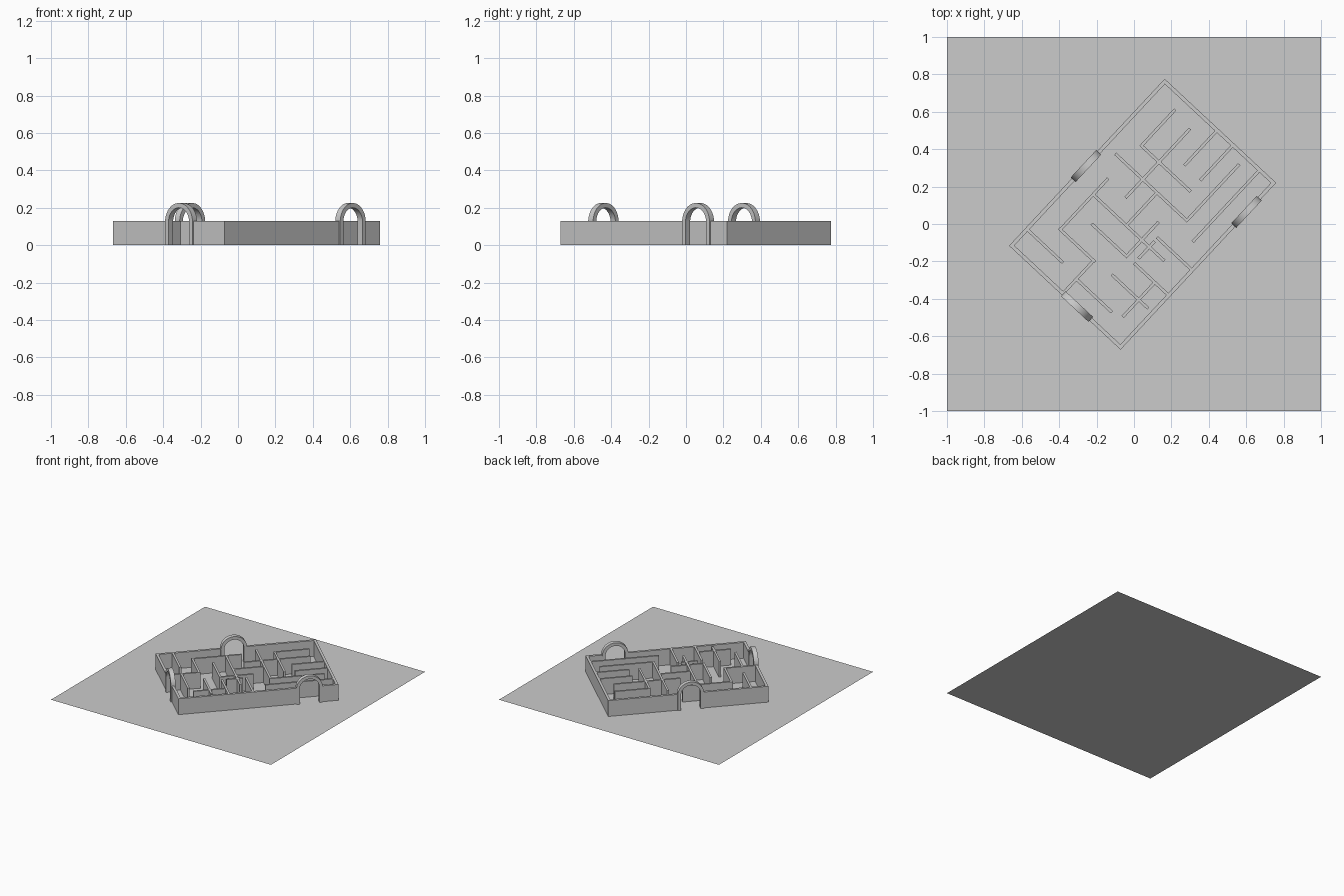
import bpy, bmesh, math
from mathutils import Matrix, Vector

if "Cube" in bpy.data.objects:
    bpy.data.objects.remove(bpy.data.objects["Cube"])

ANGLE = math.radians(47)
ORIGIN = Vector((-0.072, -0.672, 0))      # outer corner of the maze
PLACE = Matrix.Translation(ORIGIN) @ Matrix.Rotation(ANGLE, 4, 'Z')
L, W, H, T = 1.22, 0.815, 0.13, 0.02      # maze length, width, wall height, thickness


def finish(name, bm):
    bmesh.ops.recalc_face_normals(bm, faces=bm.faces)
    me = bpy.data.meshes.new(name)
    bm.to_mesh(me)
    bm.free()
    ob = bpy.data.objects.new(name, me)
    bpy.context.collection.objects.link(ob)
    ob.matrix_world = PLACE
    return ob


def box(bm, a0, a1, b0, b1):
    m = Matrix.Translation(((a0 + a1) / 2, (b0 + b1) / 2, H / 2)) @ Matrix.Diagonal((a1 - a0, b1 - b0, H, 1))
    bmesh.ops.create_cube(bm, size=1, matrix=m)


# flat ground sheet
bpy.ops.mesh.primitive_plane_add(size=2)
bpy.context.object.name = "ground"

# outer walls, with gaps at the three gates
bm = bmesh.new()
R_OUT, R_IN = 0.1, 0.075
SW, SE, NW = 0.327, 0.998, 0.592          # gate centres along their sides
g = R_IN + 0.01
box(bm, 0, SE - g, 0, T)
box(bm, SE + g, L, 0, T)
box(bm, 0, NW - g, W - T, W)
box(bm, NW + g, L, W - T, W)
box(bm, 0, T, T, SW - g)
box(bm, 0, T, SW + g, W - T)
box(bm, L - T, L, T, W - T)
finish("outer_walls", bm)

# inner walls running across: (a, b start, b end)
across = [(0.13, 0.55, 0.80), (0.25, 0.427, 0.675), (0.115, 0.178, 0.427),
          (0.262, 0.05, 0.30), (0.388, 0.01, 0.255), (0.387, 0.317, 0.565),
          (0.507, 0.16, 0.67), (0.572, 0.01, 0.26), (0.747, 0.212, 0.727),
          (0.874, 0.31, 0.662)]
# inner walls running lengthwise: (b, a start, a end)
along = [(0.43, 0.01, 0.25), (0.673, 0.25, 0.617), (0.111, 0.144, 0.388),
         (0.317, 0.387, 0.631), (0.43, 0.507, 0.747), (0.212, 0.747, 1.15),
         (0.422, 0.96, 1.21), (0.306, 0.96, 1.21), (0.111, 0.692, 1.21),
         (0.662, 0.874, 1.13), (0.534, 0.62, 1.11), (0.262, 0.43, 0.54)]
bm = bmesh.new()
h = 0.008
for a, b0, b1 in across:
    box(bm, a - h, a + h, b0 - h, b1 + h)
for b, a0, a1 in along:
    box(bm, a0 - h, a1 + h, b - h, b + h)
finish("inner_walls", bm)


# arched gate: straight legs and a half-round top
def gate(name, a, b, turn):
    bm = bmesh.new()
    spring, depth, n = 0.125, 0.036, 24

    def outline(r):
        pts = [(r, 0)]
        pts += [(r * math.cos(math.pi * i / n), spring + r * math.sin(math.pi * i / n)) for i in range(n + 1)]
        return pts + [(-r, 0)]
    outer = [bm.verts.new((x, -depth / 2, z)) for x, z in outline(R_OUT)]
    inner = [bm.verts.new((x, -depth / 2, z)) for x, z in outline(R_IN)]
    faces = [bm.faces.new((outer[i], outer[i + 1], inner[i + 1], inner[i])) for i in range(len(outer) - 1)]
    ext = bmesh.ops.extrude_face_region(bm, geom=faces, use_keep_orig=True)
    bmesh.ops.translate(bm, vec=(0, depth, 0), verts=[v for v in ext["geom"] if isinstance(v, bmesh.types.BMVert)])
    bm.transform(Matrix.Translation((a, b, 0)) @ Matrix.Rotation(turn, 4, 'Z'))
    ob = finish(name, bm)
    bpy.ops.object.select_all(action='DESELECT')
    ob.select_set(True)
    bpy.context.view_layer.objects.active = ob
    bpy.ops.object.shade_smooth_by_angle()


gate("southeast_gate", SE, T / 2, 0)
gate("northwest_gate", NW, W - T / 2, 0)
gate("southwest_gate", T / 2, SW, math.pi / 2)
